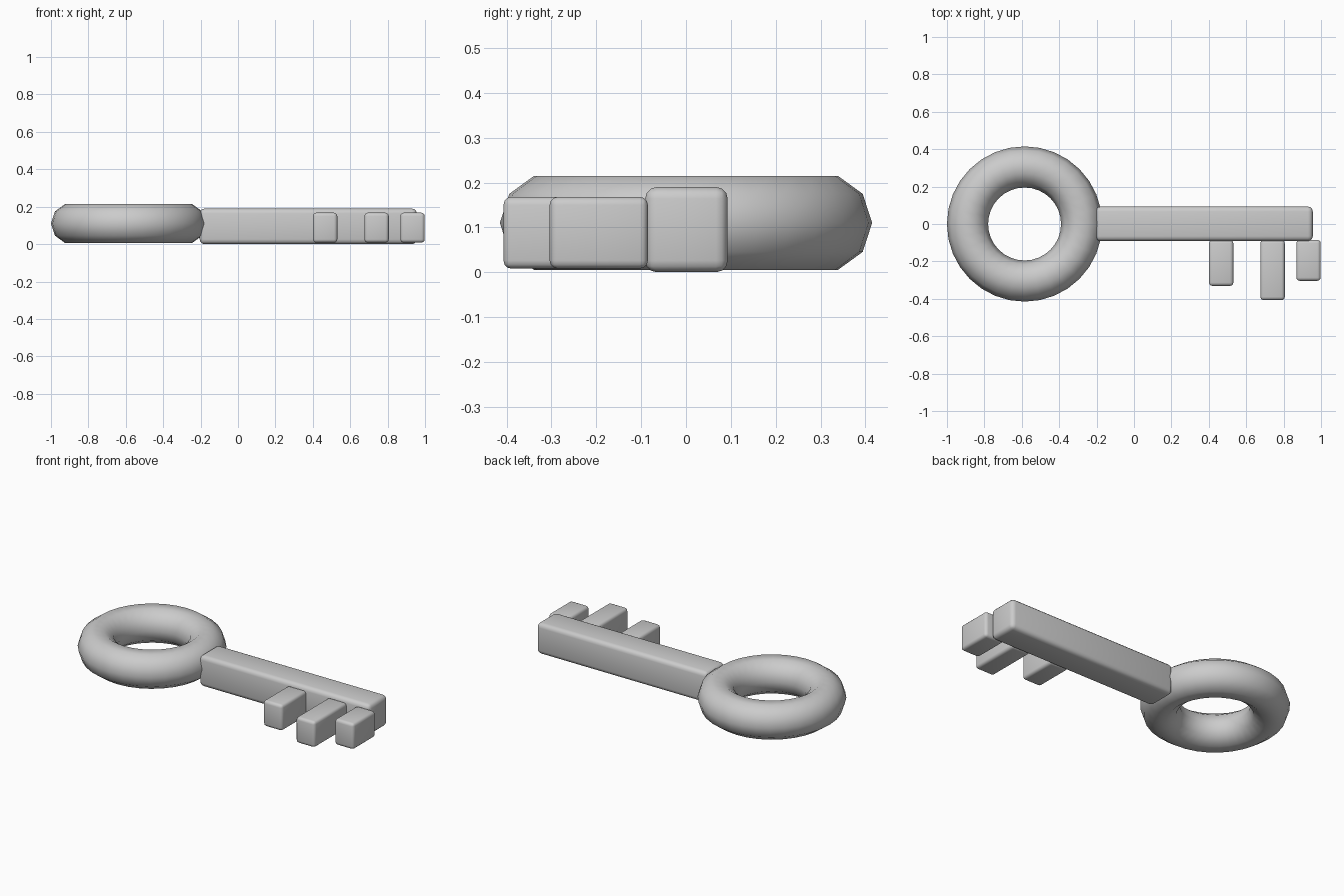
import bpy
from math import radians

if "Cube" in bpy.data.objects:
    bpy.data.objects.remove(bpy.data.objects["Cube"])


def rounded_box(name, lo, hi, bevel):
    size = [b - a for a, b in zip(lo, hi)]
    mid = [(a + b) / 2 for a, b in zip(lo, hi)]
    bpy.ops.mesh.primitive_cube_add(size=1, location=mid)
    ob = bpy.context.object
    ob.name = name
    ob.scale = size
    bpy.ops.object.transform_apply(location=False, rotation=False, scale=True)
    mod = ob.modifiers.new("round_edges", "BEVEL")
    mod.width = bevel
    mod.segments = 3
    bpy.ops.object.modifier_apply(modifier=mod.name)
    bpy.ops.object.shade_smooth_by_angle(angle=radians(40))
    return ob


# Ring handle
bpy.ops.mesh.primitive_torus_add(location=(-0.585, 0, 0.11), major_radius=0.305,
                                 minor_radius=0.11, major_segments=32, minor_segments=10)
bpy.context.object.name = "ring_handle"
bpy.ops.object.shade_smooth()

# Shaft
rounded_box("shaft", (-0.205, -0.091, 0.0), (0.956, 0.093, 0.19), 0.026)

# Teeth: left edge and tip
for i, (x, tip) in enumerate([(0.401, -0.331), (0.676, -0.407), (0.868, -0.304)]):
    rounded_box(f"tooth_{i + 1}", (x, tip, 0.008), (x + 0.13, -0.085, 0.168), 0.018)
